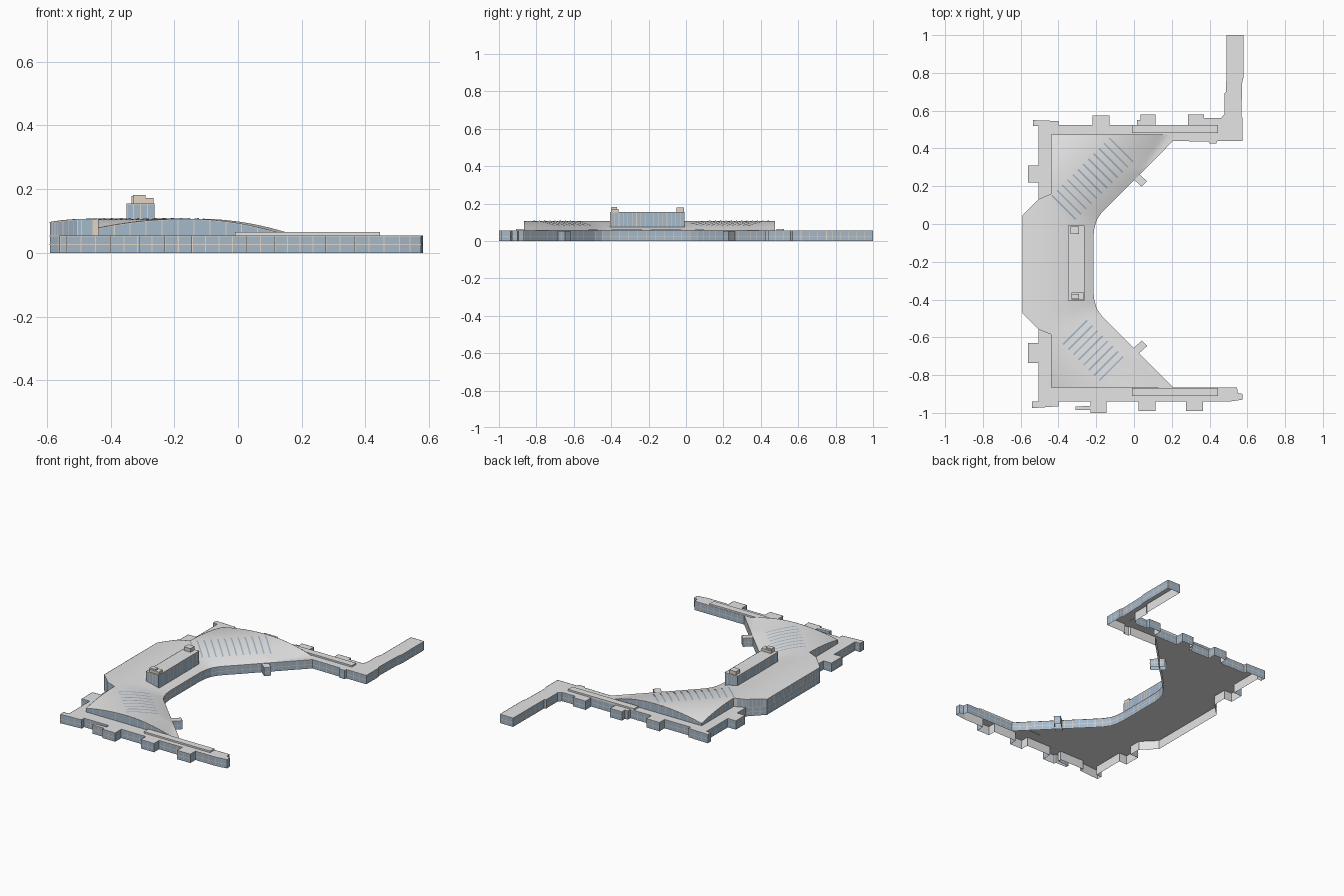
import bpy, math

if "Cube" in bpy.data.objects:
    bpy.data.objects.remove(bpy.data.objects["Cube"])

CY = -0.213          # centre line of the curved middle block
DECK = 0.055         # height of the flat roofs
Y0, Y1 = -0.865, 0.475


def material(name, col):
    m = bpy.data.materials.new(name)
    m.diffuse_color = (*col, 1)
    m.use_nodes = True
    m.node_tree.nodes["Principled BSDF"].inputs["Base Color"].default_value = m.diffuse_color
    return m


GREY = material("roof_grey", (0.78, 0.78, 0.78))
GLASS = material("glass_blue", (0.37, 0.48, 0.60))
BEIGE = material("trim_beige", (0.76, 0.66, 0.55))


def make(name, verts, faces, mat, smooth=False):
    me = bpy.data.meshes.new(name)
    me.from_pydata(verts, [], faces)
    me.materials.append(mat)
    ob = bpy.data.objects.new(name, me)
    bpy.context.collection.objects.link(ob)
    if smooth:
        me.polygons.foreach_set("use_smooth", [True] * len(me.polygons))
    return ob


def box(name, x0, x1, y0, y1, z0, z1, mat):
    """Box with a grey top."""
    v = [(x, y, z) for z in (z0, z1) for x, y in ((x0, y0), (x1, y0), (x1, y1), (x0, y1))]
    f = [(3, 2, 1, 0), (4, 5, 6, 7)] + [(i, (i + 1) % 4, (i + 1) % 4 + 4, i + 4) for i in range(4)]
    ob = make(name, v, f, mat)
    ob.data.materials.append(GREY)
    ob.data.polygons[1].material_index = 1
    return ob


class Quads:
    """Collects loose quads for one object."""
    def __init__(self):
        self.v, self.f = [], []

    def add(self, *pts):
        n = len(self.v)
        self.v += pts
        self.f.append(tuple(range(n, n + len(pts))))


def curtain_wall(name, pts, spacing, rails, lining=False):
    """Glass along counter-clockwise points (x, y, bottom, top) with bars and rails."""
    glass, trim, inner = Quads(), Quads(), Quads()
    for a, b in zip(pts, pts[1:]):
        dx, dy = b[0] - a[0], b[1] - a[1]
        L = math.hypot(dx, dy)
        if L < 1e-4:
            continue
        nx, ny = dy / L, -dx / L

        def p(t, h, off=0.0, drop=0.0):
            lo, hi = a[2] + (b[2] - a[2]) * t, a[3] + (b[3] - a[3]) * t
            return (a[0] + dx * t + nx * off, a[1] + dy * t + ny * off,
                    max(lo, lo + (hi - lo) * h - drop))

        glass.add(p(0, 0), p(1, 0), p(1, 1), p(0, 1))
        if lining:
            inner.add(p(0, 0, -.002), p(0, 1, -.002), p(1, 1, -.002), p(1, 0, -.002))
        n = max(1, round(L / spacing))
        w = min(.4, 0.0016 / L)
        for i in range(n):
            t = min(max(i / n, w), 1 - w)
            trim.add(p(t - w, 0, .001), p(t + w, 0, .001), p(t + w, 1, .001), p(t - w, 1, .001))
        for h in rails:
            trim.add(p(0, h, .0012, .0032), p(1, h, .0012, .0032), p(1, h, .0012), p(0, h, .0012))
    make(name + "_glass", glass.v, glass.f, GLASS)
    make(name + "_trim", trim.v, trim.f, BEIGE)
    if lining:
        make(name + "_lining", inner.v, inner.f, GREY)


def interp(s, table):
    for (s0, x0), (s1, x1) in zip(table, table[1:]):
        if s <= s1:
            return x0 + (x1 - x0) * (s - s0) / (s1 - s0)
    return table[-1][1]


# Plan edges of the curved roof: distance from the centre line -> x
WEST = [(0, -.59), (.26, -.59), (.345, -.505), (.372, -.44), (1, -.44)]
EAST = [(0, -.215), (.145, -.215), (.19, -.21), (.235, -.197), (.275, -.17), (1, .553)]


def roof_z(x, y):
    s = abs(y - CY)
    a, b = -.215 - x, (s - x - .447) / math.sqrt(2)
    d = max(0, .5 * (a + b + math.hypot(a - b, .03)))
    d = max(0, d - max(0, s - .5) * .3 * max(0, 1 - d / .26))   # flatter towards the arm tips
    return max(.0565, .107 - .0505 * ((d - .26) / .26) ** 2)


# Curved roof shell
ys = {Y0 + (Y1 - Y0) * i / 80 for i in range(81)}
ys |= {CY + k * s for k in (-1, 1) for s in (.145, .19, .235, .275, .26, .345, .372)}
ys = sorted(ys)
N = 28
verts, faces = [], []
for y in ys:
    xl, xr = interp(abs(y - CY), WEST), interp(abs(y - CY), EAST)
    for i in range(N + 1):
        x = xl + (xr - xl) * i / N
        verts.append((x, y, roof_z(x, y)))
for r in range(len(ys) - 1):
    for i in range(N):
        q = r * (N + 1) + i
        faces.append((q, q + 1, q + N + 2, q + N + 1))
make("curved_roof", verts, faces, GREY, True)

# South and north flat terminal outlines, counter-clockwise
SOUTH = [(-.505, -.558), (-.505, -.63), (-.56, -.63), (-.56, -.735), (-.505, -.735), (-.505, -.94),
         (-.54, -.94), (-.54, -.975), (-.4, -.965), (-.4, -.94), (-.23, -.94), (-.23, -.962),
         (-.31, -.967), (-.31, -.985), (-.23, -.985), (-.23, -1), (-.145, -1), (-.145, -.94),
         (.025, -.94), (.025, -.99), (.115, -.99), (.115, -.94), (.275, -.94), (.275, -.99),
         (.365, -.99), (.365, -.94), (.505, -.94), (.575, -.93), (.575, -.9), (.55, -.895),
         (.545, -.865), (.205, -.865)]
NORTH = [(.205, .439), (.395, .437), (.4, .425), (.435, .425), (.44, .44), (.575, .44), (.575, .56),
         (.568, .57), (.573, .75), (.58, .78), (.58, 1), (.49, 1), (.488, .7), (.478, .69),
         (.478, .58), (.46, .56), (.37, .56), (.37, .58), (.285, .58), (.285, .525), (.115, .525),
         (.115, .58), (.035, .58), (.035, .55), (.015, .55), (.015, .525), (-.13, .525),
         (-.13, .575), (-.22, .575), (-.22, .525), (-.4, .525), (-.4, .545), (-.535, .55),
         (-.535, .52), (-.505, .52), (-.505, .31), (-.56, .31), (-.56, .22), (-.505, .22),
         (-.505, .132)]
inner = [(interp(abs(y - CY), EAST), y) for y in
         [CY - s for s in (.275, .235, .19, .145)] + [CY + s for s in (.145, .19, .235, .275)]]
loop = SOUTH + inner + NORTH + [(-.59, CY + .26), (-.59, CY - .26)]

# Flat deck over the whole plan, also the ceiling of the ground floor
make("flat_roof_deck", [(x, y, DECK) for x, y in loop], [tuple(range(len(loop)))], GREY)

# Ground floor glass all the way round
curtain_wall("ground_wall", [(x, y, 0, DECK) for x, y in loop + loop[:1]], .045, (.5, 1), True)

# Upper glass: west side and the two arched gables
west = [(interp(abs(y - CY), WEST), y) for y in reversed(ys)]
south = [(-.44 + .60 * i / 12, Y0) for i in range(13)]
north = [(.16 - .60 * i / 12, Y1) for i in range(13)]
for name, line, gap in (("west_upper_wall", west, .05), ("south_gable", south, .06),
                        ("north_gable", north, .06)):
    curtain_wall(name, [(x, y, DECK, roof_z(x, y)) for x, y in line], gap, (1,))

# Solid end panels where the middle block meets the arms
for name, side in (("north_end_panel", 1), ("south_end_panel", -1)):
    e = [(x, CY + side * (.3465 + .027 * (x + .505) / .065)) for x in (-.457, -.4395)]
    make(name, [(x, y, DECK) for x, y in e] + [(x, y, roof_z(x, y)) for x, y in e[::-1]],
         [(0, 1, 2, 3) if side < 0 else (3, 2, 1, 0)], BEIGE)


# Skylight slits following the curved roof
def skylights(name, side, count, t0, t1):
    q, w, r2 = Quads(), .0042, math.sqrt(2)
    for i in range(count):
        t = t0 + (t1 - t0) * i / (count - 1)

        def p(d, k):
            a, b = r2 * (t + k * w), r2 * d + .447
            x, y = (a - b) / 2, CY + side * (a + b) / 2
            return (x, y, roof_z(x, y) + .002)
        ds = [.07 + .18 * j / 8 for j in range(9)]
        for d0, d1 in zip(ds, ds[1:]):
            c = [p(d0, -1), p(d0, 1), p(d1, 1), p(d1, -1)]
            q.add(*(c if side > 0 else c[::-1]))
    make(name, q.v, q.f, GLASS)


skylights("north_skylights", 1, 12, -.05, .38)
skylights("south_skylights", -1, 8, .035, .305)

# Raised strips on the piers
box("south_pier_strip", -.01, .445, -.91, -.868, DECK - .002, .065, GREY)
box("north_pier_strip", -.01, .445, .483, .525, DECK - .002, .065, GREY)

# Small gate bridges on the inner sides
for name, side, yc in (("north_gate", 1, .27), ("south_gate", -1, -.69)):
    k, e = math.sqrt(.5), .02
    ux, uy = k, -side * k
    a, b = (-.012, yc + side * .002), (.055, yc - side * .058)
    c = [(a[0] + uy * e, a[1] - ux * e), (b[0] + uy * e, b[1] - ux * e),
         (b[0] - uy * e, b[1] + ux * e), (a[0] - uy * e, a[1] + ux * e)]
    curtain_wall(name, [(x, y, 0, .053) for x, y in c], .03, (.5, 1))
    make(name + "_roof", [(x, y, .053) for x, y in c], [(0, 1, 2, 3)], GREY)

# Office tower with rooftop plant rooms
plan = [(-.35, -.405), (-.262, -.405), (-.262, -.008), (-.35, -.008)]
curtain_wall("tower", [(x, y, .06, .155) for x, y in plan + plan[:1]], .024, (1,))
make("tower_roof", [(x, y, .155) for x, y in plan], [(0, 1, 2, 3)], GREY)
box("south_plant_room", -.33, -.265, -.4, -.362, .154, .172, BEIGE)
box("south_plant_cap", -.33, -.29, -.398, -.37, .171, .181, BEIGE)
box("north_plant_room", -.335, -.29, -.052, -.012, .154, .178, BEIGE)
